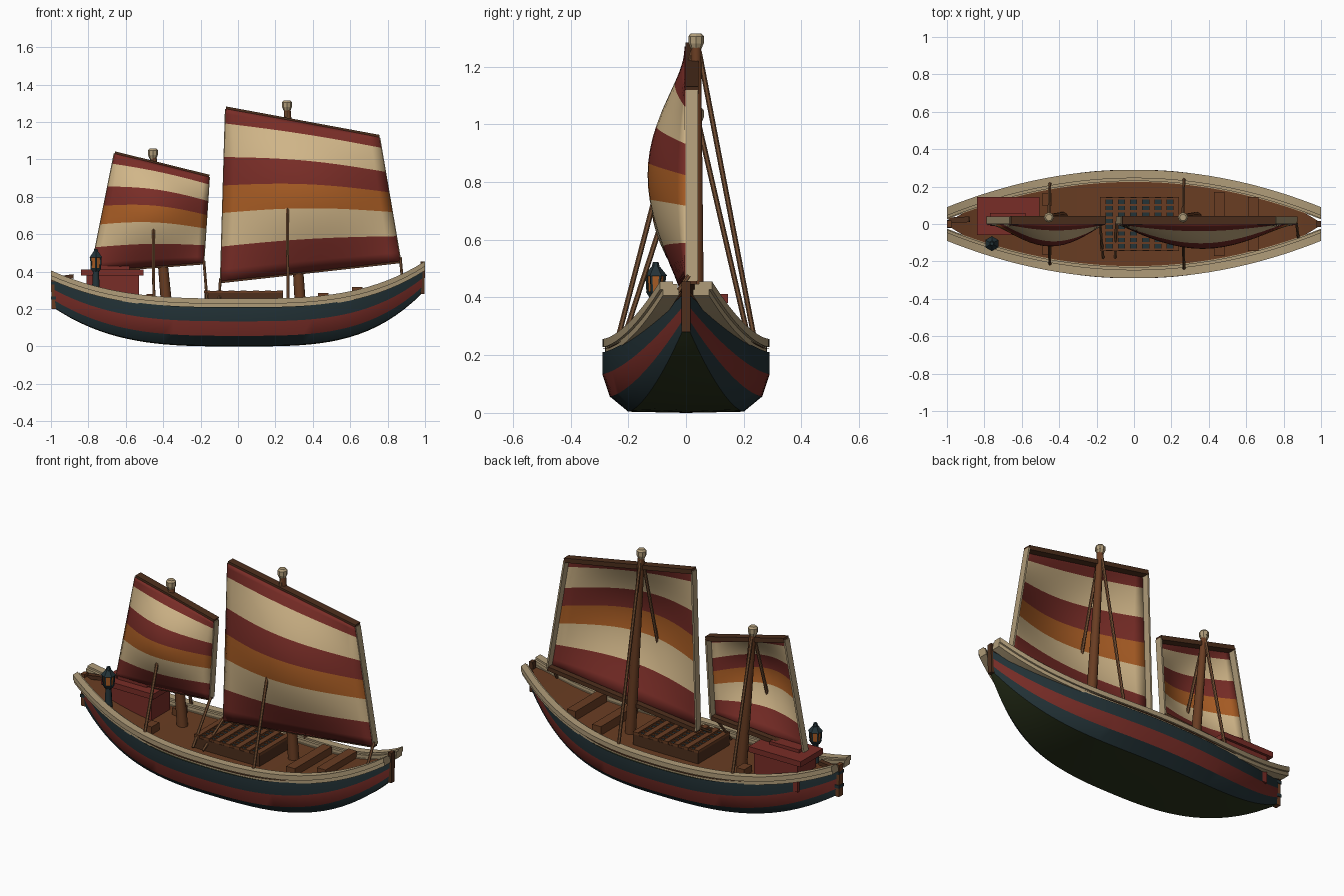
import bpy, bmesh, math
from mathutils import Vector, Matrix

if "Cube" in bpy.data.objects:
    bpy.data.objects.remove(bpy.data.objects["Cube"])


def material(name, rgb):
    m = bpy.data.materials.new(name)
    m.use_nodes = True
    col = (*rgb, 1)
    m.diffuse_color = col
    m.node_tree.nodes["Principled BSDF"].inputs["Base Color"].default_value = col
    return m


CANVAS = material("canvas cream", (.64, .47, .25))
RED = material("barn red", (.19, .026, .02))
ORANGE = material("burnt orange", (.40, .11, .018))
TEAL = material("dark teal", (.017, .033, .039))
GREEN = material("bottom green", (.025, .035, .012))
DECK = material("deck brown", (.14, .046, .016))
POLE = material("pole brown", (.18, .08, .034))
TRIM = material("trim cream", (.43, .33, .19))
DARK = material("dark wood", (.075, .028, .012))


def finish(bm, name, mats, smooth=None):
    bmesh.ops.recalc_face_normals(bm, faces=bm.faces)
    me = bpy.data.meshes.new(name)
    bm.to_mesh(me)
    bm.free()
    for m in mats:
        me.materials.append(m)
    ob = bpy.data.objects.new(name, me)
    bpy.context.collection.objects.link(ob)
    if smooth:
        bpy.ops.object.select_all(action='DESELECT')
        ob.select_set(True)
        bpy.context.view_layer.objects.active = ob
        bpy.ops.object.shade_smooth_by_angle(angle=math.radians(smooth))
    return ob


def box(name, lo, hi, mat):
    lo, hi = Vector(lo), Vector(hi)
    bm = bmesh.new()
    bmesh.ops.create_cube(bm, size=1, matrix=Matrix.Translation((lo + hi) / 2)
                          @ Matrix.Diagonal((*(hi - lo), 1)))
    return finish(bm, name, [mat])


def beam(name, a, b, wide, tall, mat):
    a, b = Vector(a), Vector(b)
    d = b - a
    bm = bmesh.new()
    bmesh.ops.create_cube(bm, size=1, matrix=Matrix.Translation((a + b) / 2)
                          @ d.to_track_quat('X', 'Z').to_matrix().to_4x4()
                          @ Matrix.Diagonal((d.length, wide, tall, 1)))
    return finish(bm, name, [mat])


def rod(name, a, b, r1, r2, mat, sides=8, smooth=50):
    a, b = Vector(a), Vector(b)
    d = b - a
    bm = bmesh.new()
    bmesh.ops.create_cone(bm, cap_ends=True, segments=sides, radius1=r1, radius2=r2,
                          depth=d.length, matrix=Matrix.Translation((a + b) / 2)
                          @ d.to_track_quat('Z', 'Y').to_matrix().to_4x4())
    return finish(bm, name, [mat], smooth)


def loft(name, sections, mats, pick=lambda j: 0, closed=False, smooth=30):
    bm = bmesh.new()
    rows = [[bm.verts.new(p) for p in s] for s in sections]
    n = len(rows[0])
    for r0, r1 in zip(rows, rows[1:]):
        for j in range(n if closed else n - 1):
            k = (j + 1) % n
            f = bm.faces.new((r0[j], r0[k], r1[k], r1[j]))
            f.material_index = pick(j)
    if closed:
        bm.faces.new(rows[0])
        bm.faces.new(rows[-1])
    return finish(bm, name, mats, smooth)


# Hull lines
def sheer(x):
    return .21 + (.2 * x ** 3.2 if x > 0 else .15 * abs(x) ** 3)


def keel(x):
    return .29 * x ** 3.5 if x > 0 else .21 * abs(x) ** 3.2


def half_width(x):
    return .278 * (1 - abs(x) ** 2.3) + .012


STATIONS = [i / 20 - 1 for i in range(41)]
SHAPE = [(1, 1), (1, .64), (.91, .27), (.69, .02)]


def hull_section(x):
    k, s, w = keel(x), sheer(x), half_width(x)
    side = [(w * a, k + (s - k) * b) for a, b in SHAPE]
    pts = side + [(0, k)] + [(-y, z) for y, z in reversed(side)]
    return [(x * .99, y, z) for y, z in pts]


HULL_BANDS = [0, 1, 0, 2, 2, 0, 1, 0]
loft("hull", [hull_section(x) for x in STATIONS], [TEAL, RED, GREEN],
     lambda j: HULL_BANDS[j])
loft("deck", [[(x * .99, t * half_width(x), sheer(x) + .012) for t in (-1, 0, 1)]
              for x in STATIONS], [DECK])


# Cap rails and the strakes beneath them
def rail(name, side, outer, width, low, high):
    def ring(x):
        o = outer - .2 * x * x
        return [(x, side * y, sheer(x) + z) for y, z in
                ((o, low), (o, high), (o - width, high), (o - width, low))]
    loft(name, [ring(x) for x in STATIONS], [TRIM], closed=True)


for side, tag in ((1, "back"), (-1, "front")):
    rail(tag + "_cap_rail", side, .29, .045, .018, .046)
    rail(tag + "_rail_strake", side, .28, .055, -.004, .018)
    rail(tag + "_inner_rail", side, .25, .02, .0, .036)

# Stem, rudder and tiller
beam("stem_post", (.985, 0, .28), (.988, 0, .455), .03, .024, DARK)
beam("rudder", (-.985, 0, .2), (-.988, 0, .385), .035, .024, DECK)
for z in (.25, .33):
    box("rudder_band", (-1, -.022, z), (-.97, .022, z + .018), TEAL)
beam("tiller", (-.99, .02, .36), (-.88, .025, .375), .03, .022, DARK)

# Cabin
box("cabin", (-.81, -.04, .22), (-.53, .13, .39), RED)
box("cabin_roof", (-.84, -.06, .38), (-.505, .145, .412), RED)
box("cabin_slide", (-.77, -.01, .41), (-.58, .06, .43), RED)

# Cargo hatch with grating
box("hatch_coaming", (-.18, -.145, .2), (.24, .145, .285), DARK)
box("hatch_floor", (-.165, -.13, .284), (.225, .13, .289), TEAL)
for i in range(7):
    x = -.165 + i * .065
    box("grating_bar", (x - .016, -.145, .285), (x + .016, .145, .3), DECK)
for i in range(9):
    y = -.136 + i * .034
    box("grating_slat", (-.18, y - .006, .284), (.24, y + .006, .295), DECK)

# Thwarts and deck blocks
for x, w in ((.457, .17), (.637, .145)):
    z = sheer(x)
    box("thwart", (x - .028, -w, z), (x + .028, w, z + .06), DECK)
for y in (-.13, .13):
    box("deck_block", (-.49, y - .035, .22), (-.44, y + .035, .28), DECK)

# Lantern
LX, LY = -.76, -.105
rod("lantern_post", (LX, LY, .28), (LX, LY, .4), .022, .016, TEAL)
rod("lantern_base", (LX, LY, .4), (LX, LY, .42), .022, .034, TEAL, 6, None)
rod("lantern_glass", (LX, LY, .42), (LX, LY, .475), .025, .028, ORANGE, 6, None)
for i in range(6):
    c, s = math.cos(i * math.pi / 3 + .52), math.sin(i * math.pi / 3 + .52)
    rod("lantern_bar", (LX + .027 * c, LY + .027 * s, .415),
        (LX + .031 * c, LY + .031 * s, .48), .005, .005, TEAL, 4, None)
rod("lantern_roof", (LX, LY, .475), (LX, LY, .505), .04, .016, TEAL, 6, None)
rod("lantern_tip", (LX, LY, .505), (LX, LY, .522), .014, .01, TEAL, 6, None)

# Sails: stripe boundaries run from the head down to the foot
CUTS = [0, .085, .28, .445, .605, .8, 1]
STRIPES = [1, 0, 1, 2, 0, 1]
STEPS = 3


def sail(name, tl, tr, br, bl, depth):
    levels = [a + (b - a) * i / STEPS for a, b in zip(CUTS, CUTS[1:]) for i in range(STEPS)] + [1]

    def point(u, v):
        top = Vector(tl).lerp(Vector(tr), u)
        p = top.lerp(Vector(bl).lerp(Vector(br), u), v)
        bulge = math.sin(math.pi * u) * math.sin(math.pi * v)
        return p + Vector((0, -depth * bulge, .025 * bulge))
    columns = [[point(i / 16, v) for v in levels] for i in range(17)]
    ob = loft(name, columns, [CANVAS, RED, ORANGE], lambda j: STRIPES[j // STEPS], smooth=40)
    mod = ob.modifiers.new("thickness", 'SOLIDIFY')
    mod.thickness = .005
    back = Vector((0, .02, 0))
    tl, tr, br, bl = (Vector(p) + back for p in (tl, tr, br, bl))
    beam(name + "_yard", tl, tr, .045, .026, DARK)
    beam(name + "_boom", bl, br, .035, .024, DARK)
    beam(name + "_left_edge", tr, br, .042, .01, TRIM)
    beam(name + "_right_edge", tl, bl, .042, .01, TRIM)


sail("main_sail", (-.065, 0, 1.27), (.755, 0, 1.118), (.868, 0, .457), (-.092, 0, .35), .128)
sail("mizzen_sail", (-.66, 0, 1.03), (-.155, 0, .905), (-.185, 0, .45), (-.785, 0, .405), .115)


# Masts with knobs and shrouds
def mast(name, base_x, top_x, top, radius, foot):
    y = .035
    rod(name, (base_x, y, .2), (top_x, y, top - .03), radius, radius * .6, DECK, 10)
    rod(name + "_neck", (top_x, y, top - .055), (top_x, y, top - .035), .018, .026, TRIM, 8, None)
    rod(name + "_knob", (top_x, y, top - .035), (top_x, y, top - .01), .027, .027, TRIM, 8, None)
    rod(name + "_knob_top", (top_x, y, top - .01), (top_x, y, top), .027, .018, TRIM, 8, None)
    for side in (-1, 1):
        rod(name + "_shroud", (top_x, y + side * .01, top - .06),
            (top_x + .005, side * foot, .25), .009, .009, POLE, 6)


mast("main_mast", .335, .262, 1.315, .03, .238)
mast("mizzen_mast", -.38, -.455, 1.058, .03, .218)

# Sheets
for a, b in (((-.182, .01, .455), (-.165, -.18, .24)),
             ((-.095, .01, .36), (-.1, -.18, .24)),
             ((.868, .01, .475), (.878, -.07, .36))):
    rod("sheet", a, b, .008, .008, POLE, 6)
